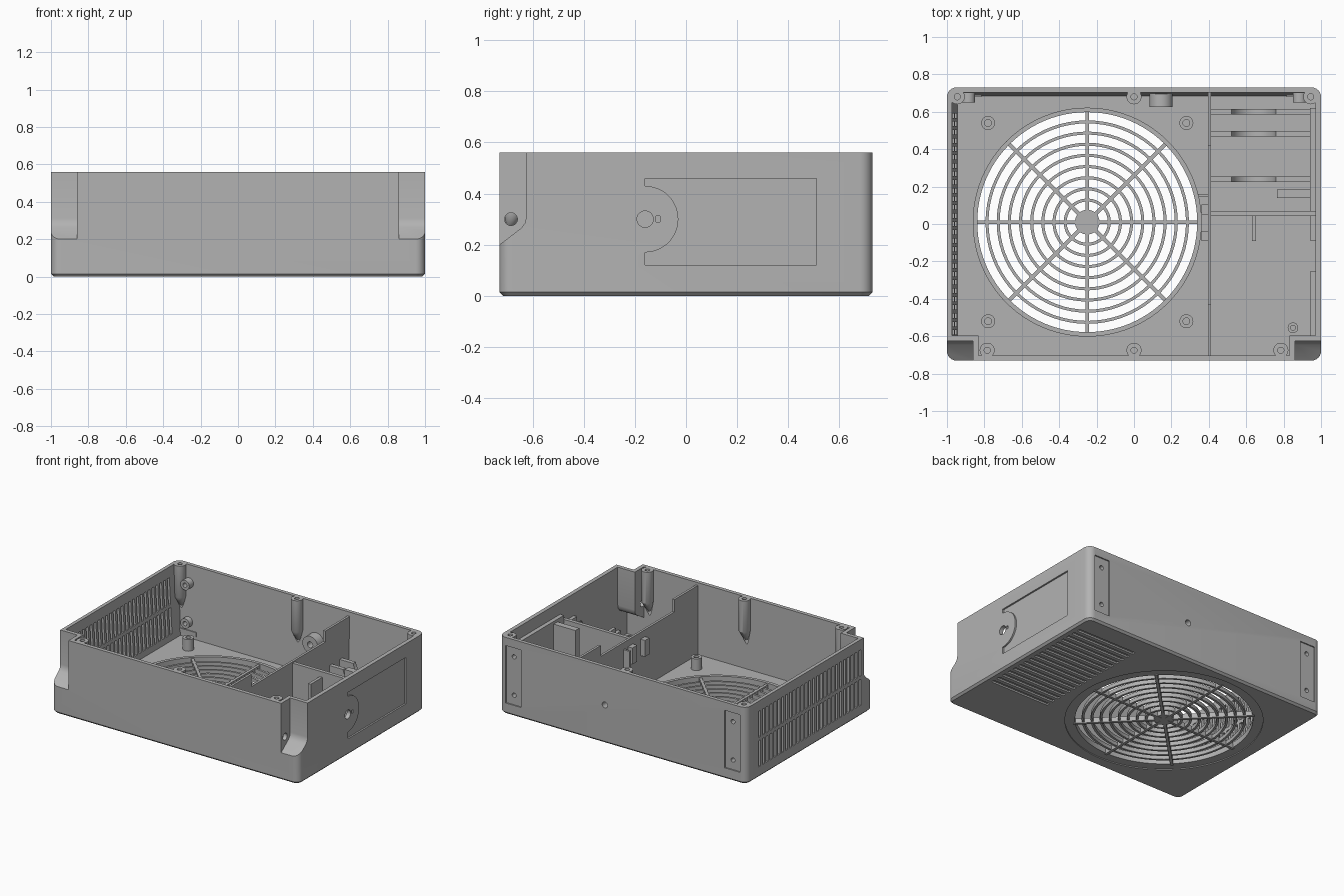
import bpy, bmesh, math
from mathutils import Matrix, Vector

if "Cube" in bpy.data.objects:
    bpy.data.objects.remove(bpy.data.objects["Cube"], do_unlink=True)

grey = bpy.data.materials.new("housing grey")
grey.use_nodes = True
COLOUR = (0.45, 0.45, 0.45, 1)
grey.diffuse_color = COLOUR
grey.node_tree.nodes["Principled BSDF"].inputs["Base Color"].default_value = COLOUR

W, D, H, FLOOR = 1.0, 0.73, 0.56, 0.035
FAN = (-0.25, 0.01)


def finish(name, bm):
    bmesh.ops.recalc_face_normals(bm, faces=bm.faces)
    me = bpy.data.meshes.new(name)
    bm.to_mesh(me)
    bm.free()
    me.materials.append(grey)
    ob = bpy.data.objects.new(name, me)
    bpy.context.collection.objects.link(ob)
    return ob


def box(name, x0, x1, y0, y1, z0, z1):
    bm = bmesh.new()
    bmesh.ops.create_cube(bm, size=1)
    for v in bm.verts:
        v.co = ((x0, x1)[v.co.x > 0], (y0, y1)[v.co.y > 0], (z0, z1)[v.co.z > 0])
    return finish(name, bm)


def prism(name, outline, x0, x1):
    """Extrude a (y, z) outline along x."""
    bm = bmesh.new()
    f = bm.faces.new([bm.verts.new((x0, y, z)) for y, z in outline])
    ext = bmesh.ops.extrude_face_region(bm, geom=[f])["geom"]
    bmesh.ops.translate(bm, vec=(x1 - x0, 0, 0),
                        verts=[g for g in ext if isinstance(g, bmesh.types.BMVert)])
    return finish(name, bm)


def lathe(name, profile, centre, axis="Z", segs=32):
    """Spin a closed (radius, height) outline about an axis through centre."""
    bm = bmesh.new()
    rings = []
    for r, h in profile:
        n = segs if r > 0 else 1
        rings.append([bm.verts.new((r * math.cos(math.tau * i / segs),
                                    r * math.sin(math.tau * i / segs), h)) for i in range(n)])
    for a, b in zip(rings, rings[1:] + rings[:1]):
        for i in range(segs):
            j = (i + 1) % segs
            quad = [a[i % len(a)], a[j % len(a)], b[j % len(b)], b[i % len(b)]]
            quad = list(dict.fromkeys(quad))
            if len(quad) > 2:
                bm.faces.new(quad)
    turn = {"Z": Matrix(), "X": Matrix.Rotation(math.pi / 2, 4, "Y"),
            "Y": Matrix.Rotation(-math.pi / 2, 4, "X")}[axis]
    bm.transform(Matrix.Translation(Vector(centre)) @ turn)
    return finish(name, bm)


def rod(name, centre, r, length, axis="Z", segs=32):
    return lathe(name, [(0, 0), (r, 0), (r, length), (0, length)], centre, axis, segs)


def tube(name, centre, r, hole, length, axis="Z", segs=32):
    return lathe(name, [(hole, 0), (r, 0), (r, length), (hole, length)], centre, axis, segs)


def cut(target, cutters):
    """Subtract the cutters as one joined mesh, then discard them."""
    bm = bmesh.new()
    for c in cutters:
        bm.from_mesh(c.data)
        bpy.data.objects.remove(c, do_unlink=True)
    tool = finish("cutter", bm)
    mod = target.modifiers.new("cut", "BOOLEAN")
    mod.operation, mod.solver, mod.object = "DIFFERENCE", "EXACT", tool
    bpy.context.view_layer.update()
    new = bpy.data.meshes.new_from_object(target.evaluated_get(bpy.context.evaluated_depsgraph_get()))
    target.modifiers.clear()
    target.data = new
    bpy.data.objects.remove(tool, do_unlink=True)
    return target


def notch(side, grow):
    """Stepped front corner, with grow adding the wall around it."""
    y, z = -0.625 + grow, 0.2 - grow
    outline = [(-0.9, z - 0.1), (-0.73, z), (y - 0.02, z + 0.065), (y - 0.005, z + 0.085),
               (y, z + 0.11), (y, 0.8), (-0.9, 0.8)]
    return prism("notch", outline, side * (0.86 - grow), side * 1.1)


# Outer shell: rounded corners, chamfered base
bm = bmesh.new()
bmesh.ops.create_cube(bm, size=1)
for v in bm.verts:
    v.co = (v.co.x * 2 * W, v.co.y * 2 * D, (v.co.z + 0.5) * H)
upright = [e for e in bm.edges if abs(e.verts[0].co.z - e.verts[1].co.z) > 0.1]
bmesh.ops.bevel(bm, geom=upright, offset=0.05, segments=6, profile=0.5, affect="EDGES")
base = [e for e in bm.edges if all(v.co.z < 0.001 for v in e.verts)]
bmesh.ops.bevel(bm, geom=base, offset=0.014, segments=1, affect="EDGES")
shell = finish("housing_shell", bm)

# Cavity with drafted left and back walls, kept clear of the notches
cavity = box("cavity", -0.945, 0.97, -0.702, 0.685, FLOOR, 0.7)
for v in cavity.data.vertices:
    if v.co.z > 0.5:
        v.co.x = max(v.co.x, -0.99) if v.co.x > 0 else -0.982
        v.co.y = 0.708 if v.co.y > 0 else v.co.y
cut(cavity, [notch(s, 0.028) for s in (-1, 1)])
cut(shell, [cavity])
cut(shell, [notch(s, 0) for s in (-1, 1)])

# Fan opening with a shallow recess under it
cut(shell, [rod("opening", (*FAN, -0.1), 0.592, 0.2, segs=96)])
cut(shell, [rod("recess", (*FAN, -0.1), 0.655, 0.107, segs=96)])

# Side louvres: two rows through the left wall
N = 27
cut(shell, [box("slot", -1.1, -0.9, y - 0.012, y + 0.012, z, z + 0.19)
            for z in (0.08, 0.295) for y in [-0.58 + 1.16 * i / (N - 1) for i in range(N)]])

# Blind grooves under the equipment bay
cut(shell, [box("groove", 0.47, 0.95, y - 0.013, y + 0.013, -0.1, 0.012)
            for y in [-0.32 + 0.055 * i for i in range(17)]])

# Right side: shallow panel with a round bite, then the port and its key slot
panel = box("panel", 0.988, 1.1, -0.16, 0.51, 0.12, 0.46)
cut(panel, [rod("bite", (0.9, -0.16, 0.3), 0.13, 0.4, "X", 48)])
cut(shell, [panel])
cut(shell, [rod("port", (0.9, -0.16, 0.3), 0.032, 0.3, "X"),
            box("key", 0.9, 1.1, -0.118, -0.102, 0.288, 0.312)])

# Holes in the notch walls
cut(shell, [rod("hole", (s * 0.855 - 0.05, -0.685, 0.3), 0.025, 0.1, "X") for s in (-1, 1)])

# Back: two recessed mounting plates, their screw holes and a cable hole
cut(shell, [box("plate", s * 0.885 - 0.062, s * 0.885 + 0.062, D - 0.009, 0.8, 0.08, 0.5)
            for s in (-1, 1)])
holes = [(s * 0.885, z) for s in (-1, 1) for z in (0.15, 0.43)]
cut(shell, [rod("hole", (x, 0.6, z), 0.016, 0.3, "Y", 20) for x, z in holes]
    + [rod("cable", (0.145, 0.6, 0.28), 0.022, 0.3, "Y", 24)])
for x, z in holes:
    tube("back_boss", (x, 0.65, z), 0.036, 0.016, 0.062, "Y")
tube("cable_boss", (0.145, 0.625, 0.28), 0.062, 0.022, 0.075, "Y")
for s in (-1, 1):
    box("plate_backing", s * 0.885 - 0.07, s * 0.885 + 0.07, 0.68, 0.715, 0.06, 0.09)

# Fan grille: rim, concentric rings, hub and spokes
tube("grille_rim", (*FAN, 0.007), 0.612, 0.588, 0.04, segs=96)
for i in range(8):
    r = 0.118 + 0.0597 * i
    tube("grille_ring", (*FAN, 0.008), r + 0.008, r - 0.008, 0.027, segs=72)
rod("grille_hub", (*FAN, 0.004), 0.066, 0.034)
for i in range(4):
    spoke = box("grille_spoke", -0.6, 0.6, -0.01, 0.01, 0.002, 0.038)
    spoke.data.transform(Matrix.Translation((*FAN, 0)) @ Matrix.Rotation(i * math.pi / 4, 4, "Z"))

# Lid screw posts, tapering into the wall below
for x, y in [(-0.945, 0.68), (0, 0.68), (0.945, 0.68), (-0.785, -0.675), (0, -0.675), (0.785, -0.675)]:
    post = lathe("screw_post", [(0, 0.2), (0.04, 0.33), (0.04, H), (0.016, H), (0.016, 0.4), (0, 0.4)],
                 (x, y, 0))
    for v in post.data.vertices:
        if v.co.z < 0.21:
            v.co.y = math.copysign(0.712, y)

# Fan standoffs and one small board standoff
for x in (-0.78, 0.28):
    for y in (-0.52, 0.54):
        tube("fan_standoff", (x, y, 0.03), 0.037, 0.018, 0.09)
tube("board_standoff", (0.85, -0.555, 0.03), 0.028, 0.013, 0.07)

# Dividing wall, lower through its middle
prism("divider", [(-0.715, 0.02), (0.715, 0.02), (0.715, 0.53), (0.42, 0.53), (0.42, 0.45),
                  (-0.43, 0.45), (-0.43, 0.54), (-0.715, 0.54)], 0.395, 0.412)
box("divider_clip", 0.36, 0.4, -0.09, -0.04, 0.28, 0.4)
box("divider_clip", 0.36, 0.4, 0.05, 0.105, 0.28, 0.4)
box("divider_clip", 0.345, 0.4, 0.145, 0.16, 0.03, 0.4)

# Equipment bay: cradles with a round seat, cross wall, block and ribs
for y in (0.6, 0.483, 0.24):
    cradle = box("cradle", 0.405, 0.975, y - 0.015, y + 0.015, 0.02, 0.26)
    cut(cradle, [rod("seat", (0.64, y - 0.1, 0.28), 0.12, 0.2, "Y", 40)])
box("cross_wall", 0.405, 0.975, 0.042, 0.068, 0.02, 0.44)
box("bay_block", 0.765, 0.975, 0.14, 0.185, 0.02, 0.45)
box("cross_wall_rib", 0.63, 0.652, -0.09, 0.045, 0.02, 0.4)
box("side_rib", 0.945, 0.975, -0.09, 0.045, 0.02, 0.4)
box("side_backing", 0.94, 0.975, 0.068, 0.62, 0.02, 0.47)
box("side_backing", 0.945, 0.975, -0.6, -0.25, 0.02, 0.1)

# Smooth the round parts, keep the edges sharp
bpy.ops.object.select_all(action="DESELECT")
for ob in bpy.context.collection.objects:
    if ob.type == "MESH" and grey.name in ob.data.materials:
        ob.select_set(True)
        bpy.context.view_layer.objects.active = ob
bpy.ops.object.shade_smooth_by_angle(angle=math.radians(30))
